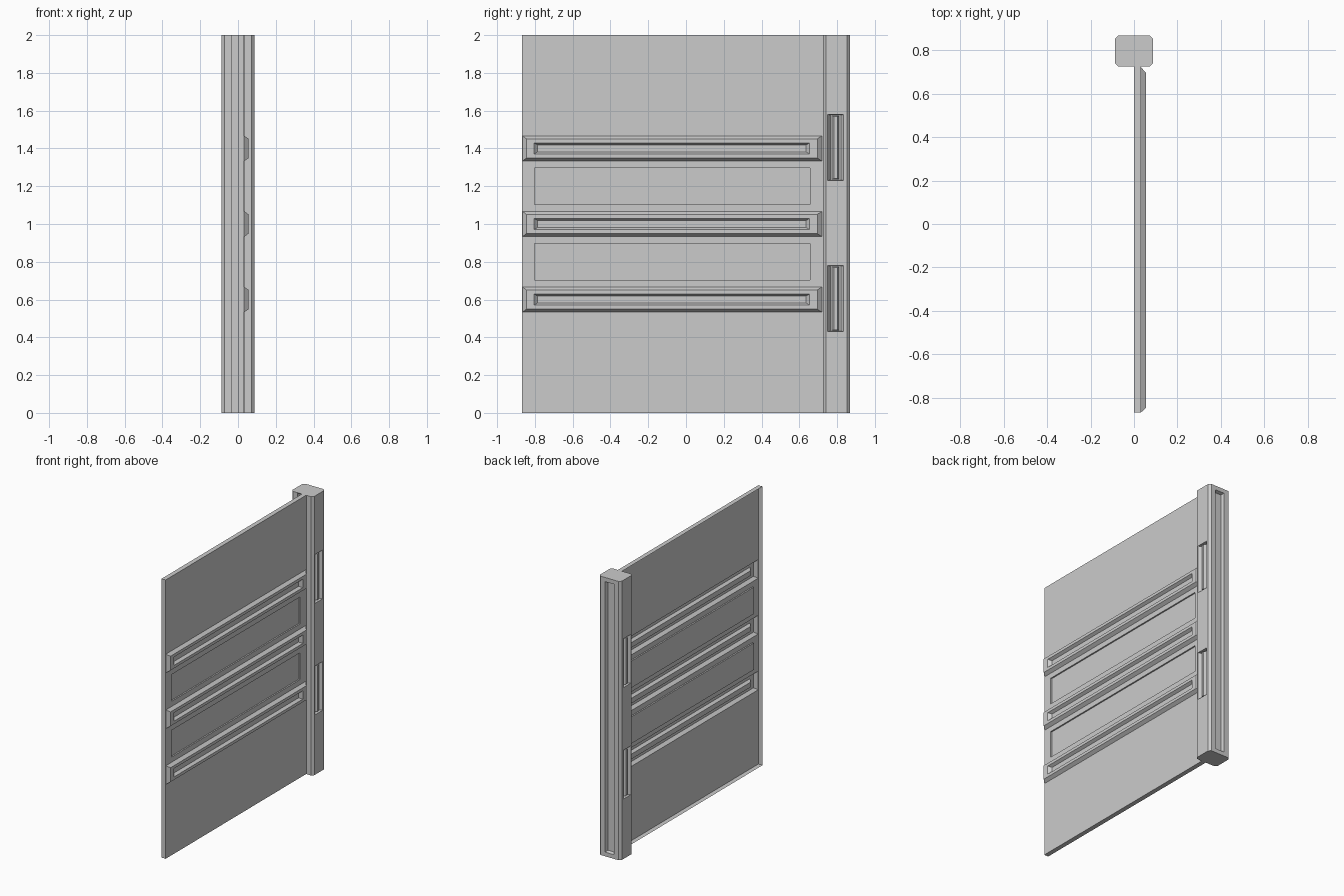
import bpy
import bmesh

cube = bpy.data.objects.get("Cube")
if cube:
    bpy.data.objects.remove(cube, do_unlink=True)

grey = bpy.data.materials.new("plain_grey")
grey.use_nodes = True
COLOUR = (0.6, 0.6, 0.6, 1)
grey.diffuse_color = COLOUR
grey.node_tree.nodes["Principled BSDF"].inputs["Base Color"].default_value = COLOUR


def loft(name, rings, axis="x"):
    """Closed solid through rectangles (depth, u0, u1, z0, z1) stacked along an axis."""
    bm = bmesh.new()
    loops = []
    for d, u0, u1, z0, z1 in rings:
        corners = ((u0, z0), (u1, z0), (u1, z1), (u0, z1))
        loops.append([bm.verts.new((d, u, z) if axis == "x" else (u, d, z)) for u, z in corners])
    for a, b in zip(loops, loops[1:]):
        for i in range(4):
            j = (i + 1) % 4
            bm.faces.new((a[i], a[j], b[j], b[i]))
    bm.faces.new(loops[0])
    bm.faces.new(loops[-1])
    bmesh.ops.recalc_face_normals(bm, faces=bm.faces)
    mesh = bpy.data.meshes.new(name)
    bm.to_mesh(mesh)
    bm.free()
    mesh.materials.append(grey)
    obj = bpy.data.objects.new(name, mesh)
    bpy.context.collection.objects.link(obj)
    return obj


def combine(obj, tool, operation):
    mod = obj.modifiers.new("combine", "BOOLEAN")
    mod.operation = operation
    mod.solver = "EXACT"
    mod.object = tool
    bpy.context.view_layer.update()
    bpy.context.view_layer.objects.active = obj
    bpy.ops.object.modifier_apply(modifier=mod.name)
    bpy.data.objects.remove(tool, do_unlink=True)


def ring(d, y0, y1, z, half):
    return (d, y0, y1, z - half, z + half)


# Panel block
SHEET = 0.033
panel = loft("panel", [(0, -0.867, 0.75, 0, 2), (SHEET, -0.867, 0.75, 0, 2)])

# Raised ribs with a sunken centre
for z in (0.6, 1.0, 1.4):
    combine(panel, loft("rib", [
        ring(0.02, -0.866, 0.72, z, 0.067),
        ring(SHEET, -0.866, 0.72, z, 0.067),
        ring(0.056, -0.845, 0.695, z, 0.051),
        ring(0.056, -0.805, 0.655, z, 0.03),
        ring(0.036, -0.785, 0.635, z, 0.018)]), "UNION")

# Shallow sunken fields between the ribs
for z in (0.8, 1.2):
    combine(panel, loft("field", [ring(d, -0.802, 0.657, z, 0.096) for d in (0.023, 0.05)]),
            "DIFFERENCE")

# Open the back of the panel, leaving a pressed sheet with a folded rim
bm = bmesh.new()
bm.from_mesh(panel.data)
back = [f for f in bm.faces
        if all(v.co.x < 0.001 for v in f.verts) or all(v.co.y > 0.749 for v in f.verts)]
bmesh.ops.delete(bm, geom=back, context="FACES")
bm.to_mesh(panel.data)
bm.free()

# Post with chamfered upright edges
post = loft("post", [(-0.087, 0.725, 0.867, 0, 2), (0.087, 0.725, 0.867, 0, 2)])
bm = bmesh.new()
bm.from_mesh(post.data)
upright = [e for e in bm.edges if abs(e.verts[0].co.z - e.verts[1].co.z) > 1]
bmesh.ops.bevel(bm, geom=upright, offset=0.015, segments=1, affect="EDGES")
bm.to_mesh(post.data)
bm.free()

# Full-height channel that holds the panel, and a tapered groove on the back
combine(post, loft("channel", [(d, -0.035, 0.035, 0.003, 1.997) for d in (0.70, 0.83)], "y"),
        "DIFFERENCE")
combine(post, loft("groove", [
    (0.90, -0.035, 0.035, 0.03, 1.97),
    (0.867, -0.035, 0.035, 0.03, 1.97),
    (0.845, -0.028, 0.028, 0.037, 1.963)], "y"), "DIFFERENCE")

# Slots with a centre ridge on both sides of the post
for side in (-1, 1):
    for z in (0.605, 1.405):
        combine(post, loft("slot", [
            ring(side * 0.1, 0.75, 0.835, z, 0.175),
            ring(side * 0.087, 0.75, 0.835, z, 0.175),
            ring(side * 0.065, 0.764, 0.821, z, 0.172),
            ring(side * 0.065, 0.774, 0.811, z, 0.168),
            ring(side * 0.083, 0.784, 0.801, z, 0.165)]), "DIFFERENCE")
